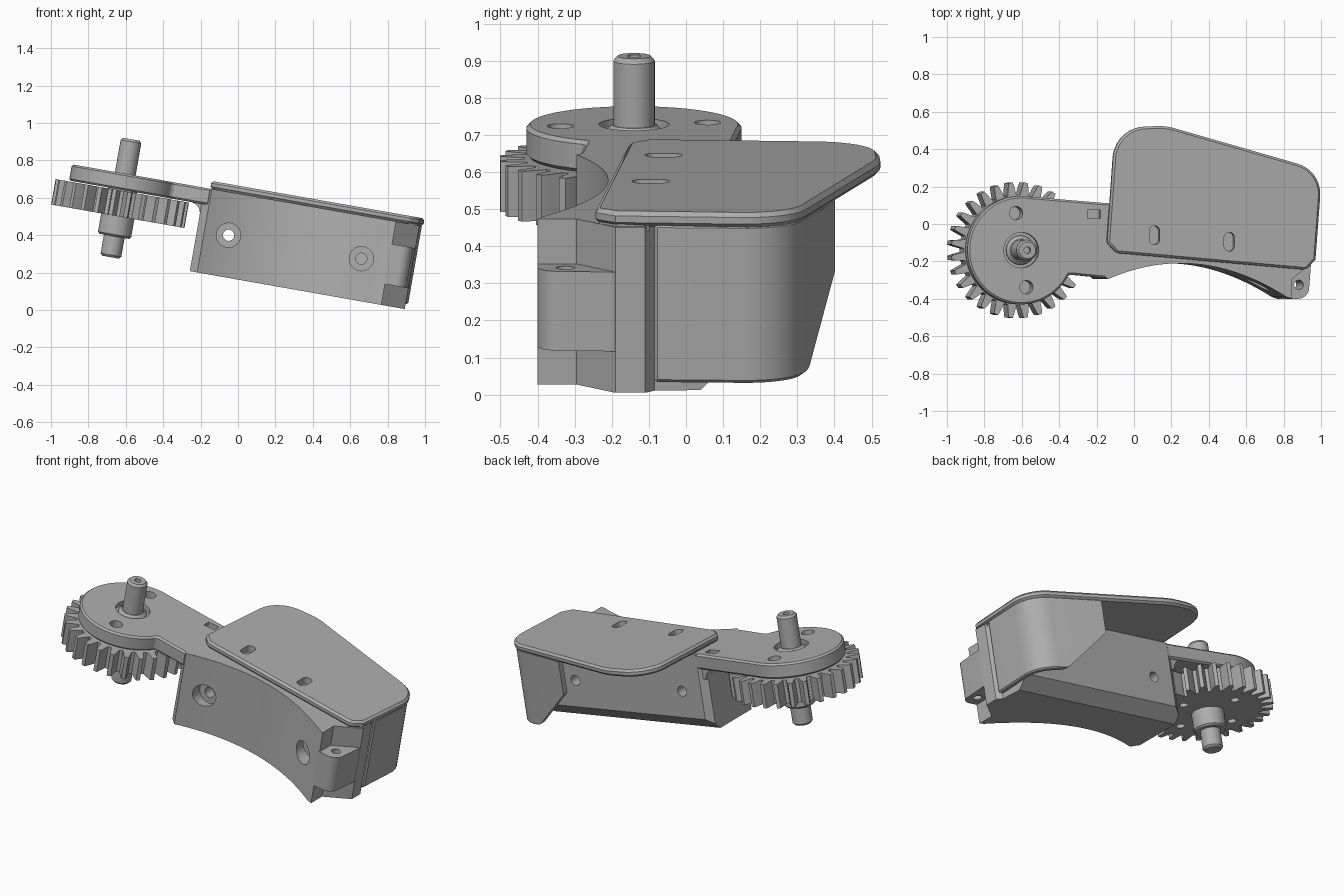
import bpy, bmesh, math
from mathutils import Matrix, Vector

if "Cube" in bpy.data.objects:
    bpy.data.objects.remove(bpy.data.objects["Cube"])

grey = bpy.data.materials.new("plain_grey")
grey.diffuse_color = (0.42, 0.42, 0.42, 1)
grey.use_nodes = True
grey.node_tree.nodes["Principled BSDF"].inputs["Base Color"].default_value = grey.diffuse_color
GX, GY = -0.72, -0.14          # gear axis, before the final tilt


def rounded(corners, steps=10):
    """Outline from (a, b[, radius]) corners, with radiused ones turned to arcs."""
    out, n = [], len(corners)
    for i, c in enumerate(corners):
        p = Vector(c[:2])
        if len(c) < 3:
            out.append(tuple(p))
            continue
        d0 = (Vector(corners[i - 1][:2]) - p).normalized()
        d1 = (Vector(corners[(i + 1) % n][:2]) - p).normalized()
        half = d0.angle(d1) / 2
        centre = p + (d0 + d1).normalized() * c[2] / math.sin(half)
        s, e = p + d0 * c[2] / math.tan(half) - centre, p + d1 * c[2] / math.tan(half) - centre
        a0 = math.atan2(s.y, s.x)
        da = (math.atan2(e.y, e.x) - a0 + math.pi) % (2 * math.pi) - math.pi
        for k in range(steps + 1):
            a = a0 + da * k / steps
            out.append((centre.x + c[2] * math.cos(a), centre.y + c[2] * math.sin(a)))
    return out


def circle(a, b, r, n=32, start=0.0, end=360.0):
    full = abs(end - start) >= 360
    m = n if full else n - 1
    return [(a + r * math.cos(math.radians(start + (end - start) * k / m)),
             b + r * math.sin(math.radians(start + (end - start) * k / m))) for k in range(n)]


def prism(name, pts, lo, hi, axis="z", bevel=0):
    """Extrude an outline along an axis."""
    place = {"z": lambda a, b: (a, b, lo), "y": lambda a, b: (a, lo, b), "x": lambda a, b: (lo, a, b)}[axis]
    way = {"z": (0, 0, 1), "y": (0, 1, 0), "x": (1, 0, 0)}[axis]
    bm = bmesh.new()
    face = bm.faces.new([bm.verts.new(place(*p)) for p in pts])
    ext = bmesh.ops.extrude_face_region(bm, geom=[face])
    bmesh.ops.translate(bm, vec=Vector(way) * (hi - lo),
                        verts=[g for g in ext["geom"] if isinstance(g, bmesh.types.BMVert)])
    bmesh.ops.recalc_face_normals(bm, faces=bm.faces)
    return finish(name, bm, bevel)


def lathe(name, profile, n=40):
    """Spin an (r, z) profile about the gear axis."""
    bm = bmesh.new()
    rings = [[bm.verts.new((x, y, z)) for x, y in circle(GX, GY, r, n)] for r, z in profile]
    for a, b in zip(rings, rings[1:]):
        for k in range(n):
            bm.faces.new((a[k], a[(k + 1) % n], b[(k + 1) % n], b[k]))
    bm.faces.new(rings[0])
    bm.faces.new(rings[-1])
    bmesh.ops.recalc_face_normals(bm, faces=bm.faces)
    return finish(name, bm, 0)


def finish(name, bm, bevel):
    me = bpy.data.meshes.new(name)
    bm.to_mesh(me)
    bm.free()
    me.materials.append(grey)
    ob = bpy.data.objects.new(name, me)
    bpy.context.collection.objects.link(ob)
    if bevel:
        m = ob.modifiers.new("bevel", "BEVEL")
        m.width, m.segments, m.limit_method, m.angle_limit = bevel, 1, "ANGLE", math.radians(40)
        apply(ob, m)
    return ob


def apply(ob, mod):
    bpy.context.view_layer.objects.active = ob
    bpy.ops.object.modifier_apply(modifier=mod.name)


def cut(ob, *cutters):
    for c in cutters:
        m = ob.modifiers.new("cut", "BOOLEAN")
        m.operation, m.solver, m.object = "DIFFERENCE", "EXACT", c
        apply(ob, m)
        bpy.data.objects.remove(c)


# gear
teeth, outline = 28, []
for k in range(teeth):
    for off, r in ((-0.36, 0.295), (-0.2, 0.345), (-0.13, 0.363), (0.13, 0.363), (0.2, 0.345), (0.36, 0.295)):
        a = 2 * math.pi * (k + 0.5 + off) / teeth
        outline.append((GX + r * math.cos(a), GY + r * math.sin(a)))
gear = prism("gear", outline, 0.382, 0.52)


def around(r, deg):
    a = math.radians(deg)
    return GX + r * math.cos(a), GY + r * math.sin(a)


cut(gear, *[prism("cutter", circle(*around(0.2, d), 0.025, 16), 0.35, 0.44) for d in (8, 98, 188, 278)])

# shaft and hub
shaft = lathe("shaft", [(0.045, 0.16), (0.056, 0.172), (0.056, 0.787), (0.045, 0.80)])
cut(shaft, prism("cutter", circle(GX, GY, 0.018, 16), 0.77, 0.85))
lathe("shaft_hub", [(0.08, 0.273), (0.09, 0.283), (0.09, 0.40)])
lathe("shaft_collar", [(0.078, 0.52), (0.078, 0.595), (0.06, 0.612)])

# round arm plate above the gear
arm = prism("arm_plate", circle(GX, GY, 0.29, 56, 80, 333) + [(-0.435, -0.272), (-0.25, -0.29), (-0.24, 0.11)],
            0.525, 0.613, bevel=0.01)
cut(arm, prism("cutter", circle(GX, GY, 0.095), 0.585, 0.7),
    *[prism("cutter", circle(*around(0.2, d), 0.036, 20), 0.5, 0.7) for d in (98, 278)],
    prism("cutter", rounded([(-0.36, 0.03), (-0.2, 0.03), (-0.2, 0.075), (-0.36, 0.075)]), 0.56, 0.7))
prism("arm_fillet", [(-0.27, 0.53)] + circle(-0.35, 0.465, 0.06, 9, 90, 0) + [(-0.27, 0.465)],
      -0.25, 0.10, "y")

# body with a hollow curved front
front = [(-0.25 + 0.97 * k / 28, -0.21 - 0.546 * (-0.25 + 0.97 * k / 28 - 0.145) ** 2) for k in range(29)]
body = prism("body", front + [(0.75, -0.40), (0.75, -0.295), (0.877, -0.19), (0.877, -0.11),
                              (0.845, -0.085), (0.83, 0.11), (-0.25, 0.11), (-0.29, 0.08), (-0.29, -0.255)],
             0.16, 0.613)
cutters = [prism("cutter", [(0.02, 0.14), (0.14, 0.14), (0.14, 0.26)], -0.5, 1.0, "x")]
for u in (-0.119, 0.602):
    cutters += [prism("cutter", circle(u, 0.385, 0.065), -0.6, -0.2 if u < 0 else -0.23, "y"),
                prism("cutter", circle(u, 0.385, 0.03, 20), -0.6, 0.3, "y")]
cut(body, *cutters)

# hinge knuckle at the end
knuckle = prism("hinge_knuckle", rounded([(0.74, -0.40), (0.86, -0.40, 0.06), (0.877, -0.18), (0.74, -0.18)]),
                0.273, 0.49)
cut(knuckle, prism("cutter", circle(0.808, -0.325, 0.025, 20), 0.2, 0.6))

# cover: top plate and wrapped wall
plate = prism("cover_plate", rounded([(-0.207, -0.155), (-0.26, -0.10), (-0.215, 0.515, 0.18), (0.06, 0.525, 0.3),
                                      (0.908, 0.285, 0.17), (0.872, -0.19), (0.82, -0.245)]),
              0.613, 0.655, bevel=0.012)
cut(plate, *[prism("cutter", rounded([(u - 0.028, v - 0.05, 0.027), (u + 0.028, v - 0.05, 0.027),
                                      (u + 0.028, v + 0.05, 0.027), (u - 0.028, v + 0.05, 0.027)]), 0.6, 0.7)
             for u, v in ((-0.004, -0.06), (0.402, -0.095))])
prism("cover_front_corner", [(0.80, -0.22), (0.82, -0.235), (0.868, -0.185), (0.87, -0.10), (0.80, -0.10)], 0.60, 0.62)
wall = prism("cover_wall", rounded([(0.40, 0.421), (0.40, 0.384), (0.86, 0.252, 0.125), (0.842, -0.085),
                                    (0.877, -0.085), (0.897, 0.28, 0.16)]), 0.188, 0.62, bevel=0.008)
cut(wall, prism("cutter", rounded([(0.3, 0.7), (0.3, 0.1), (0.79, 0.1), (0.79, 0.188), (0.715, 0.2, 0.04),
                                   (0.47, 0.42), (0.47, 0.7)]), 0.2, 0.6, "y"))

# tilt everything and shade
tilt = Matrix.Rotation(math.radians(10), 4, "Y")
for ob in bpy.context.collection.objects:
    ob.data.transform(tilt)
    ob.select_set(True)
bpy.ops.object.shade_smooth_by_angle(angle=math.radians(28))
